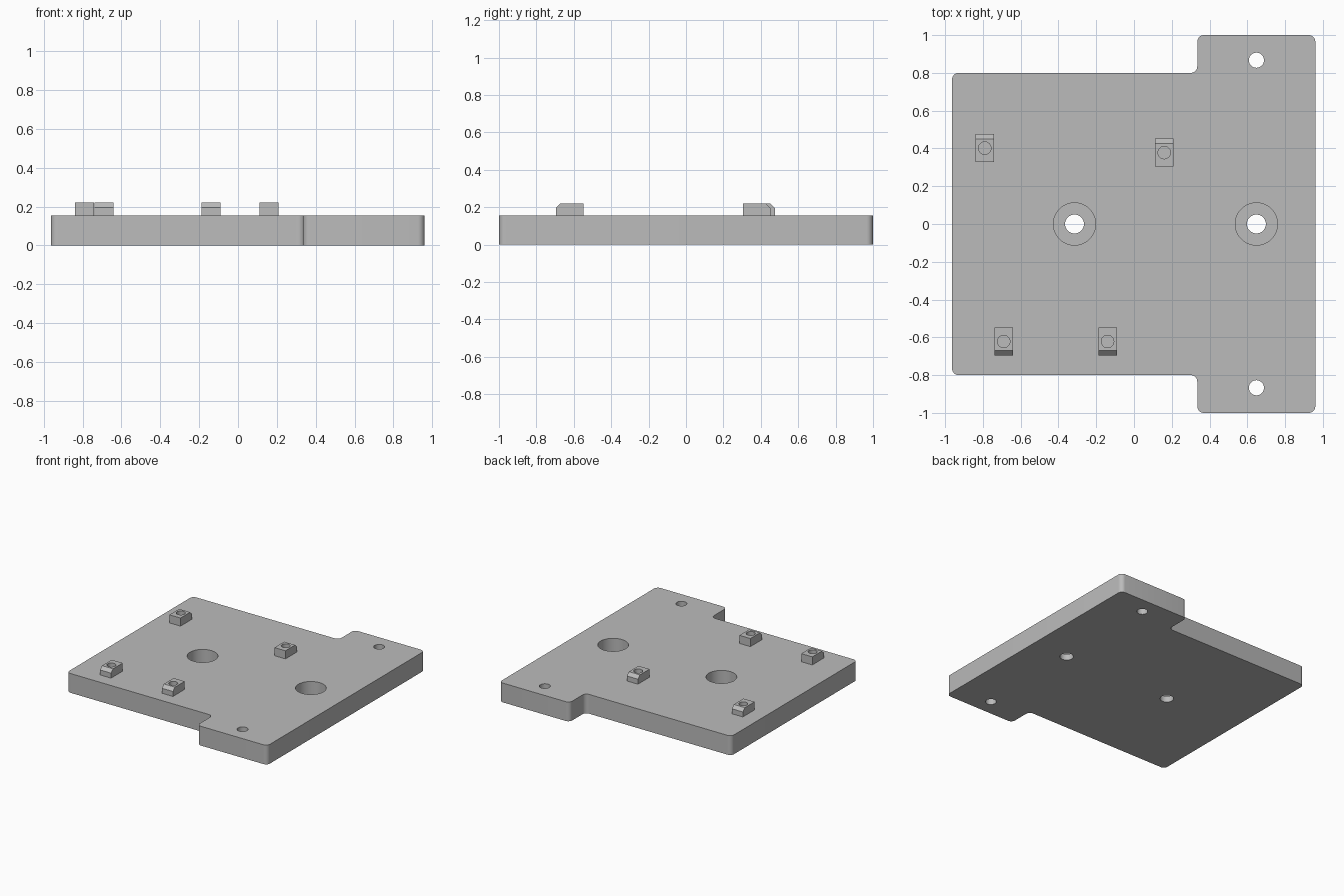
import bpy
import bmesh
import math

if "Cube" in bpy.data.objects:
    bpy.data.objects.remove(bpy.data.objects["Cube"], do_unlink=True)

THICK = 0.155      # plate thickness
TOP = 0.22         # top of the raised pads
ROUND = 0.035      # plate corner radius

grey = bpy.data.materials.new("plain grey")
grey.use_nodes = True
colour = (0.5, 0.5, 0.5, 1)
grey.diffuse_color = colour
grey.node_tree.nodes["Principled BSDF"].inputs["Base Color"].default_value = colour


def add_object(name, bm):
    bmesh.ops.recalc_face_normals(bm, faces=bm.faces)
    mesh = bpy.data.meshes.new(name)
    bm.to_mesh(mesh)
    bm.free()
    mesh.materials.append(grey)
    obj = bpy.data.objects.new(name, mesh)
    bpy.context.collection.objects.link(obj)
    return obj


def extrude(name, points, direction, corner=0):
    """Prism from a closed outline, with optional rounded upright edges."""
    bm = bmesh.new()
    face = bm.faces.new([bm.verts.new(p) for p in points])
    new = bmesh.ops.extrude_face_region(bm, geom=[face])["geom"]
    moved = [g for g in new if isinstance(g, bmesh.types.BMVert)]
    bmesh.ops.translate(bm, verts=moved, vec=direction)
    if corner:
        upright = [e for e in bm.edges
                   if abs(e.verts[0].co.z - e.verts[1].co.z) > 0.01]
        bmesh.ops.bevel(bm, geom=upright, offset=corner, segments=8,
                        profile=0.5, affect='EDGES')
    return add_object(name, bm)


def drill(parts, x, y, radius, bottom, top):
    """Cut a round hole out of every listed part."""
    bm = bmesh.new()
    bmesh.ops.create_cone(bm, cap_ends=True, segments=48, radius1=radius,
                          radius2=radius, depth=top - bottom)
    bmesh.ops.translate(bm, verts=bm.verts, vec=(x, y, (top + bottom) / 2))
    cutter = add_object("hole_cutter", bm)
    cutter.hide_render = True
    for part in parts:
        bpy.context.view_layer.objects.active = part
        mod = part.modifiers.new("hole", 'BOOLEAN')
        mod.operation = 'DIFFERENCE'
        mod.solver = 'EXACT'
        mod.object = cutter
        bpy.ops.object.modifier_apply(modifier=mod.name)
    bpy.data.objects.remove(cutter, do_unlink=True)


# T-shaped base plate with rounded corners
half = [(0.96, 1.0), (0.335, 1.0), (0.335, 0.8), (-0.963, 0.8)]
outline = half + [(x, -y) for x, y in reversed(half)]
plate = extrude("base_plate", [(x, y, 0) for x, y in outline],
                (0, 0, THICK), ROUND)

# Counterbored mounting holes
for x in (-0.315, 0.648):
    drill([plate], x, 0, 0.112, 0.05, 0.3)
    drill([plate], x, 0, 0.05, -0.1, 0.3)

# Small through holes in the wings
for side in (1, -1):
    drill([plate], 0.648, side * 0.867, 0.04, -0.1, 0.3)

# Raised pads with an outer chamfer and a blind hole: x, hole y, outward side
pads = [(-0.79, 0.402, 1), (0.16, 0.378, 1), (-0.69, -0.622, -1), (-0.14, -0.622, -1)]
parts = [plate]
for number, (x, y, side) in enumerate(pads, 1):
    section = [(-0.074, THICK), (0.074, THICK), (0.074, TOP - 0.025),
               (0.049, TOP), (-0.074, TOP)]
    pad = extrude("locating_pad_%d" % number,
                  [(x - 0.049, y + side * u, z) for u, z in section],
                  (0.098, 0, 0))
    drill([plate, pad], x, y, 0.033, 0.1, 0.3)
    parts.append(pad)

# Smooth the round walls while keeping the sharp edges
bpy.ops.object.select_all(action='DESELECT')
for part in parts:
    part.select_set(True)
bpy.context.view_layer.objects.active = plate
bpy.ops.object.shade_smooth_by_angle(angle=math.radians(30))
